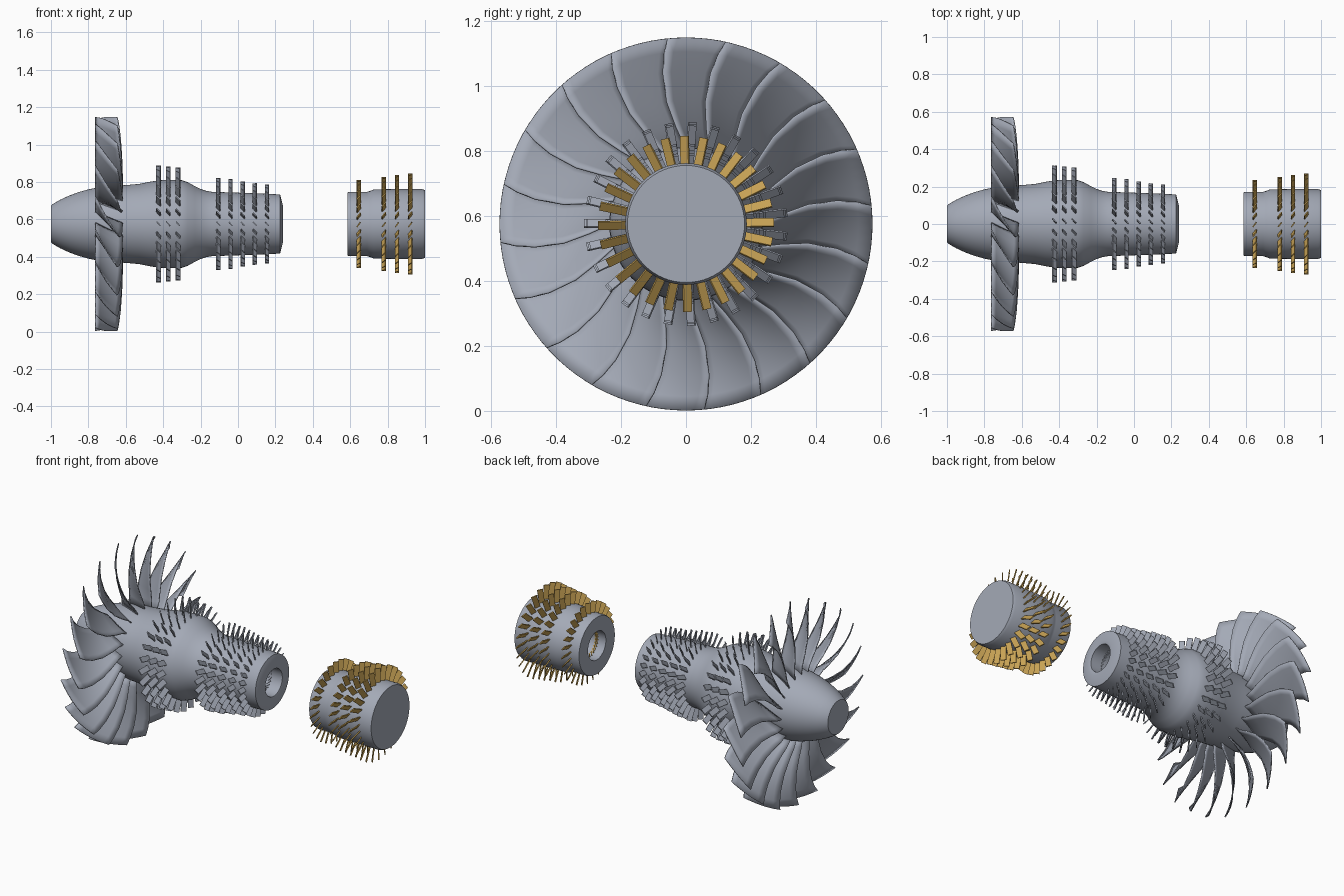
import bpy, bmesh, math
from mathutils import Vector

if "Cube" in bpy.data.objects:
    bpy.data.objects.remove(bpy.data.objects["Cube"])

AXIS_Z = 0.575


def material(name, rgb):
    m = bpy.data.materials.new(name)
    m.diffuse_color = (*rgb, 1)
    m.use_nodes = True
    m.node_tree.nodes["Principled BSDF"].inputs["Base Color"].default_value = m.diffuse_color
    return m


GREY = material("steel grey", (0.37, 0.40, 0.47))
GOLD = material("brass gold", (0.57, 0.36, 0.09))


def polar(x, r, deg):
    a = math.radians(deg)
    return Vector((x, r * math.cos(a), AXIS_Z + r * math.sin(a)))


def finish(bm, name, mat, angle=30):
    bmesh.ops.recalc_face_normals(bm, faces=bm.faces)
    mesh = bpy.data.meshes.new(name)
    bm.to_mesh(mesh)
    bm.free()
    mesh.materials.append(mat)
    ob = bpy.data.objects.new(name, mesh)
    bpy.context.collection.objects.link(ob)
    bpy.ops.object.select_all(action='DESELECT')
    ob.select_set(True)
    bpy.context.view_layer.objects.active = ob
    bpy.ops.object.shade_smooth_by_angle(angle=math.radians(angle))
    return ob


def lathe(name, profile, mat, n=64):
    """Revolve (x, radius) points around the engine axis; cap both ends."""
    bm = bmesh.new()
    rings = [[bm.verts.new(polar(x, r, 360 * i / n)) for i in range(n)]
             for x, r in profile]
    for a, b in zip(rings, rings[1:]):
        for i in range(n):
            j = (i + 1) % n
            bm.faces.new((a[i], a[j], b[j], b[i]))
    bm.faces.new(rings[0])
    bm.faces.new(rings[-1])
    return finish(bm, name, mat)


def blade_row(name, x, r0, r1, count, pitch, mat, start=90,
              chord=0.031, thick=0.006):
    """Ring of flat pitched plates."""
    bm = bmesh.new()
    for k in range(count):
        a = math.radians(start + 360 * k / count)
        radial = Vector((0, math.cos(a), math.sin(a)))
        tangent = Vector((0, -math.sin(a), math.cos(a)))
        p = math.radians(pitch)
        along = Vector((math.cos(p), 0, 0)) + tangent * math.sin(p)
        across = along.cross(radial)
        v = [bm.verts.new(Vector((x, 0, AXIS_Z)) + radial * r
                          + along * (u * chord / 2) + across * (w * thick / 2))
             for r in (r0, r1)
             for u, w in ((-1, -1), (1, -1), (1, 1), (-1, 1))]
        bm.faces.new(v[:4])
        bm.faces.new(v[4:])
        for i in range(4):
            j = (i + 1) % 4
            bm.faces.new((v[i], v[j], v[j + 4], v[i + 4]))
    return finish(bm, name, mat)


# Compressor hub with nose, bulge and hollow rear end
lathe("compressor_hub", [
    (-1.0, 0.098), (-0.985, 0.110), (-0.95, 0.130), (-0.90, 0.153),
    (-0.85, 0.171), (-0.80, 0.185), (-0.75, 0.195), (-0.68, 0.203),
    (-0.60, 0.208), (-0.53, 0.214), (-0.47, 0.226), (-0.42, 0.234),
    (-0.36, 0.236), (-0.30, 0.234), (-0.27, 0.224), (-0.23, 0.202),
    (-0.20, 0.187), (-0.17, 0.177), (-0.14, 0.172), (-0.05, 0.169),
    (0.10, 0.164), (0.225, 0.158), (0.24, 0.10), (0.235, 0.08),
    (-0.15, 0.08)], GREY)

# Turbine drum, hollow at the front and closed at the rear
lathe("turbine_hub", [
    (0.70, 0.084), (0.585, 0.084), (0.585, 0.168), (0.595, 0.172),
    (0.69, 0.172), (0.705, 0.176), (0.725, 0.184), (0.80, 0.186),
    (0.985, 0.187), (1.0, 0.180)], GREY)

# Fan: twisted blades; stations are radius, trailing offset, span, trailing x
STATIONS = [
    (0.185, -9.0, 17.0, -0.618), (0.24, -5.0, 18.0, -0.617),
    (0.30, 0.0, 18.5, -0.618), (0.38, 3.2, 19.0, -0.622),
    (0.47, 3.0, 19.5, -0.629), (0.53, 1.6, 20.0, -0.637),
    (0.573, 0.0, 20.5, -0.645)]
SEG = 6
bm = bmesh.new()
for k in range(20):
    rows = []
    for r, off, span, xt in STATIONS:
        row = []
        for i in range(SEG + 1):
            t = i / SEG
            x = -0.762 + (xt + 0.762) * t
            deg = 95.6 + 18 * k + off - span * (1 - t) + 1.0 * math.sin(math.pi * t)
            row.append(bm.verts.new(polar(x, r, deg)))
        rows.append(row)
    for a, b in zip(rows, rows[1:]):
        for i in range(SEG):
            bm.faces.new((a[i], a[i + 1], b[i + 1], b[i]))
fan = finish(bm, "fan_blades", GREY, 40)
solid = fan.modifiers.new("thickness", 'SOLIDIFY')
solid.thickness = 0.006
solid.offset = 0

# Front compressor stages
for i, (x, r) in enumerate([(-0.425, 0.313), (-0.373, 0.308), (-0.321, 0.303)]):
    blade_row(f"front_compressor_blades_{i + 1}", x, 0.20, r, 27, 48, GREY, 86.4)

# Rear compressor stages
for i, r in enumerate([0.247, 0.241, 0.228, 0.218, 0.211]):
    blade_row(f"rear_compressor_blades_{i + 1}", -0.105 + 0.065 * i,
              0.075, r, 27, 48, GREY, 86.4, chord=0.028)

# Turbine stages
for i, (x, r) in enumerate([(0.645, 0.235), (0.78, 0.252),
                            (0.85, 0.261), (0.92, 0.270)]):
    blade_row(f"turbine_blades_{i + 1}", x, 0.078 if i == 0 else 0.15, r,
              28, -52, GOLD, 91)
